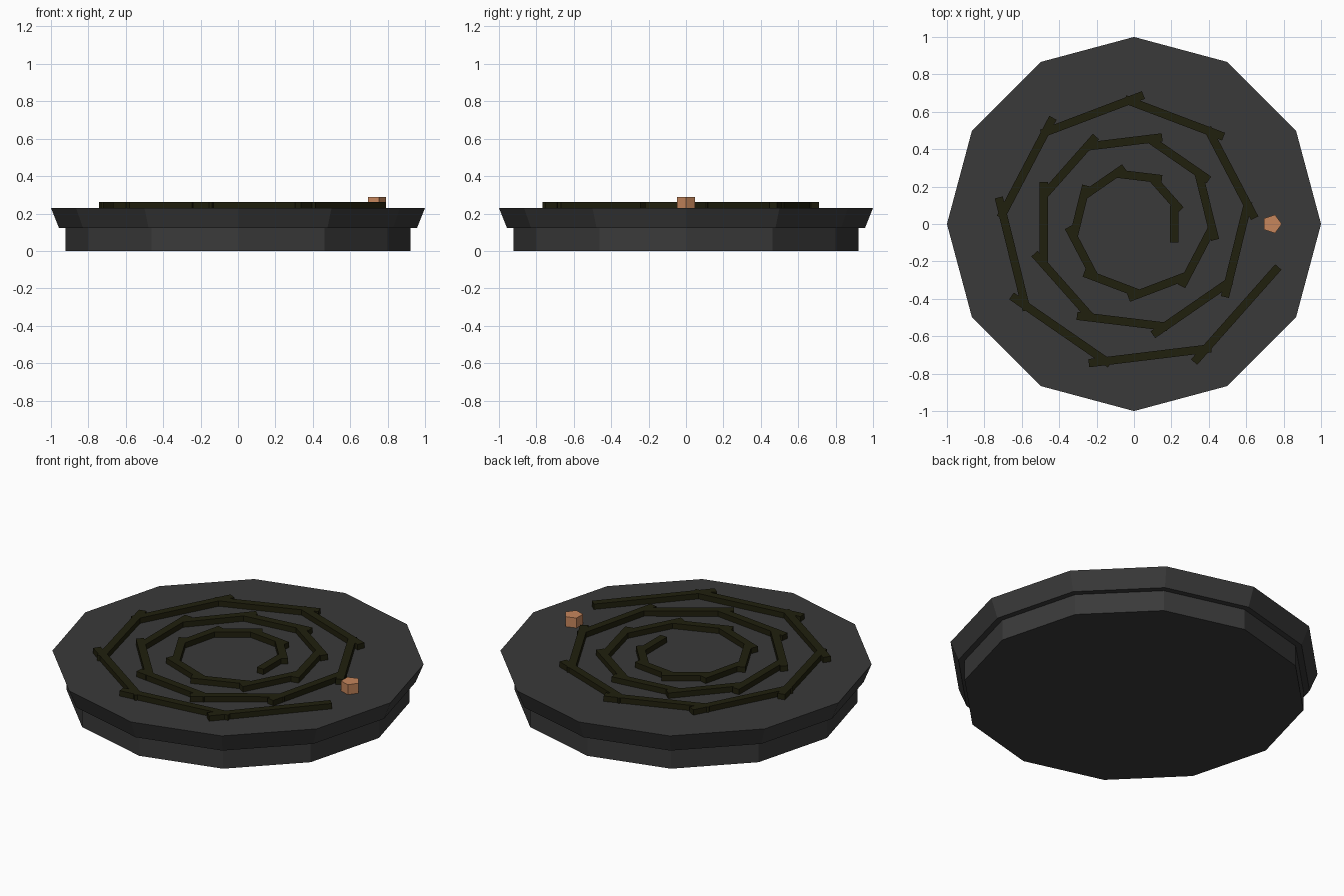
import bpy
import math

if "Cube" in bpy.data.objects:
    bpy.data.objects.remove(bpy.data.objects["Cube"])


def material(name, color):
    m = bpy.data.materials.new(name)
    m.diffuse_color = (*color, 1.0)
    m.use_nodes = True
    m.node_tree.nodes["Principled BSDF"].inputs["Base Color"].default_value = m.diffuse_color
    return m


STONE = material("dark grey stone", (0.042, 0.042, 0.042))
GROOVE = material("dark olive", (0.0145, 0.0140, 0.0040))
COPPER = material("copper", (0.565, 0.238, 0.107))


def prism(name, sides, r_low, r_high, z_low, z_high, mat, x=0.0):
    """Flat-sided drum or tapered disc with one corner on +x."""
    corners = [(math.cos(2 * math.pi * i / sides), math.sin(2 * math.pi * i / sides))
               for i in range(sides)]
    verts = [(x + r * c, r * s, z) for r, z in ((r_low, z_low), (r_high, z_high))
             for c, s in corners]
    faces = [tuple(reversed(range(sides))), tuple(range(sides, 2 * sides))]
    for i in range(sides):
        j = (i + 1) % sides
        faces.append((i, j, j + sides, i + sides))
    mesh = bpy.data.meshes.new(name)
    mesh.from_pydata(verts, [], faces)
    mesh.materials.append(mat)
    obj = bpy.data.objects.new(name, mesh)
    bpy.context.collection.objects.link(obj)
    return obj


# Twelve-sided base and the flared plate on top of it
prism("base", 12, 0.923, 0.923, 0.0, 0.123, STONE)
prism("plate", 12, 0.957, 1.0, 0.123, 0.23, STONE)

# Spiral of straight bars: three turns, growing outward
COUNT, TURNS = 26, 3
R_START, R_STEP = 0.215, 0.0206
Z_LOW, Z_HIGH, WIDTH = 0.22, 0.262, 0.044
for i in range(COUNT):
    angle = 2 * math.pi * TURNS * i / COUNT
    radius = R_START + R_STEP * i
    bpy.ops.mesh.primitive_cube_add(
        size=1,
        location=(radius * math.cos(angle), radius * math.sin(angle), (Z_LOW + Z_HIGH) / 2),
        rotation=(0, 0, angle))
    bar = bpy.context.object
    bar.name = f"spiral_bar_{i + 1:02d}"
    bar.scale = (WIDTH, 0.93 * radius, Z_HIGH - Z_LOW)
    bar.data.materials.append(GROOVE)

# Small five-sided marker beside the outer end of the spiral
prism("marker", 5, 0.052, 0.052, 0.225, 0.289, COPPER, x=0.738)
